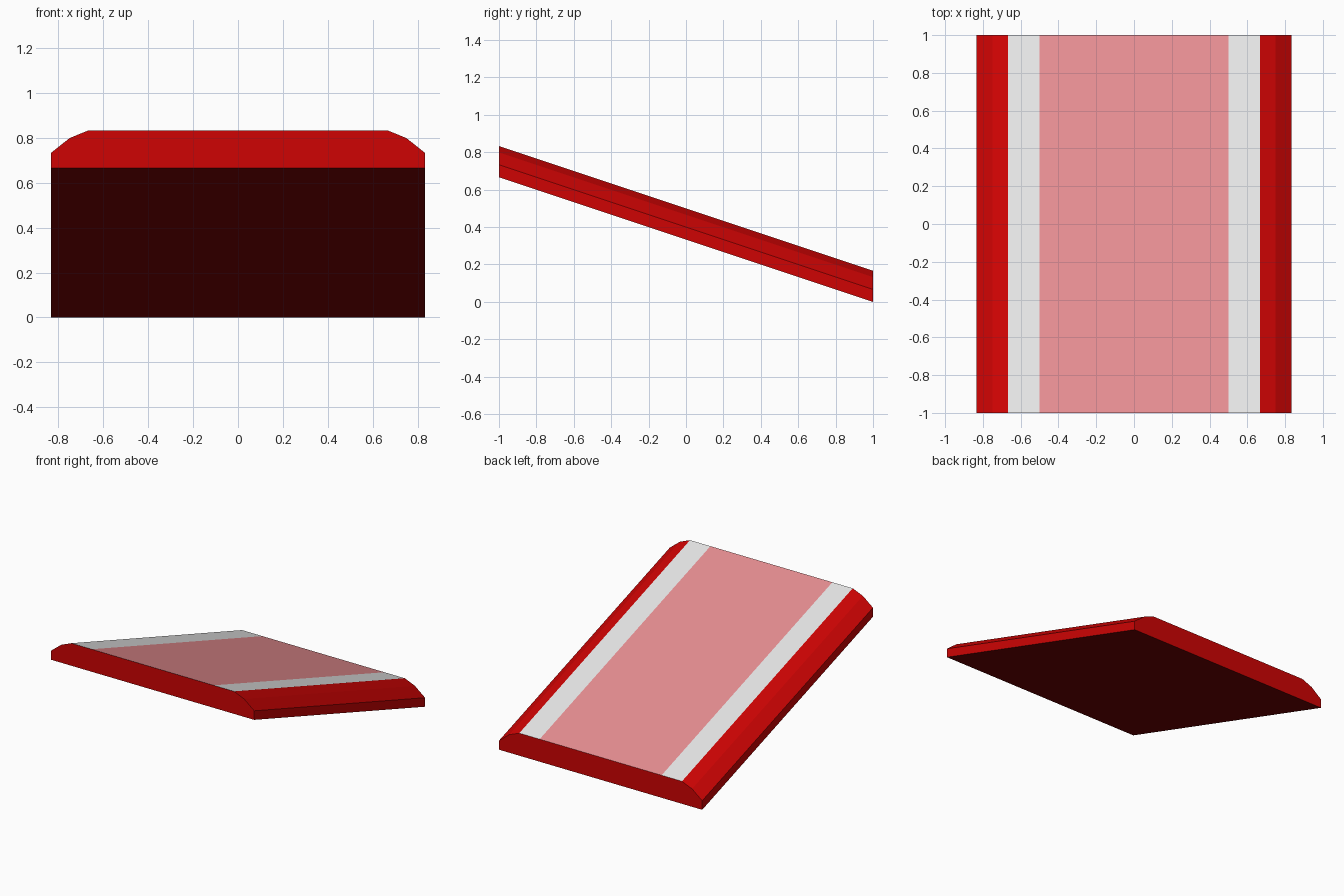
import bpy, bmesh

if "Cube" in bpy.data.objects:
    bpy.data.objects.remove(bpy.data.objects["Cube"])

DROP = 2 / 3  # height lost from the front end to the back end


def material(name, rgb):
    m = bpy.data.materials.new(name)
    m.diffuse_color = (*rgb, 1)
    m.use_nodes = True
    m.node_tree.nodes["Principled BSDF"].inputs["Base Color"].default_value = m.diffuse_color
    return m


# Half cross-section at the low back end: bottom, side, two bevels, stripe line
half = [(0.833, 0.0), (0.833, 0.067), (0.75, 0.133), (0.667, 0.1667), (0.5, 0.1667)]
profile = half + [(-x, z) for x, z in reversed(half)]

# Sloped slab: the profile swept from the high front to the low back
bm = bmesh.new()
front = [bm.verts.new((x, -1, z + DROP)) for x, z in profile]
back = [bm.verts.new((x, 1, z)) for x, z in profile]
n = len(profile)
for i in range(n):
    j = (i + 1) % n
    bm.faces.new((front[i], front[j], back[j], back[i]))
bm.faces.new(front)
bm.faces.new(back)
bmesh.ops.recalc_face_normals(bm, faces=bm.faces)

# Colours: pink centre lane, white stripes, dark underside, red body
for f in bm.faces:
    x = abs(f.calc_center_median().x)
    if f.normal.z > 0.5 and x < 0.65:
        f.material_index = 1 if x < 0.4 else 2
    elif f.normal.z < -0.5:
        f.material_index = 3

mesh = bpy.data.meshes.new("sloped_track")
bm.to_mesh(mesh)
bm.free()
for m in (material("red", (0.62, 0.001, 0.001)),
          material("pink", (1.0, 0.34, 0.36)),
          material("white", (1.0, 1.0, 1.0)),
          material("dark red", (0.20, 0.001, 0.001))):
    mesh.materials.append(m)
track = bpy.data.objects.new("sloped_track", mesh)
bpy.context.collection.objects.link(track)
